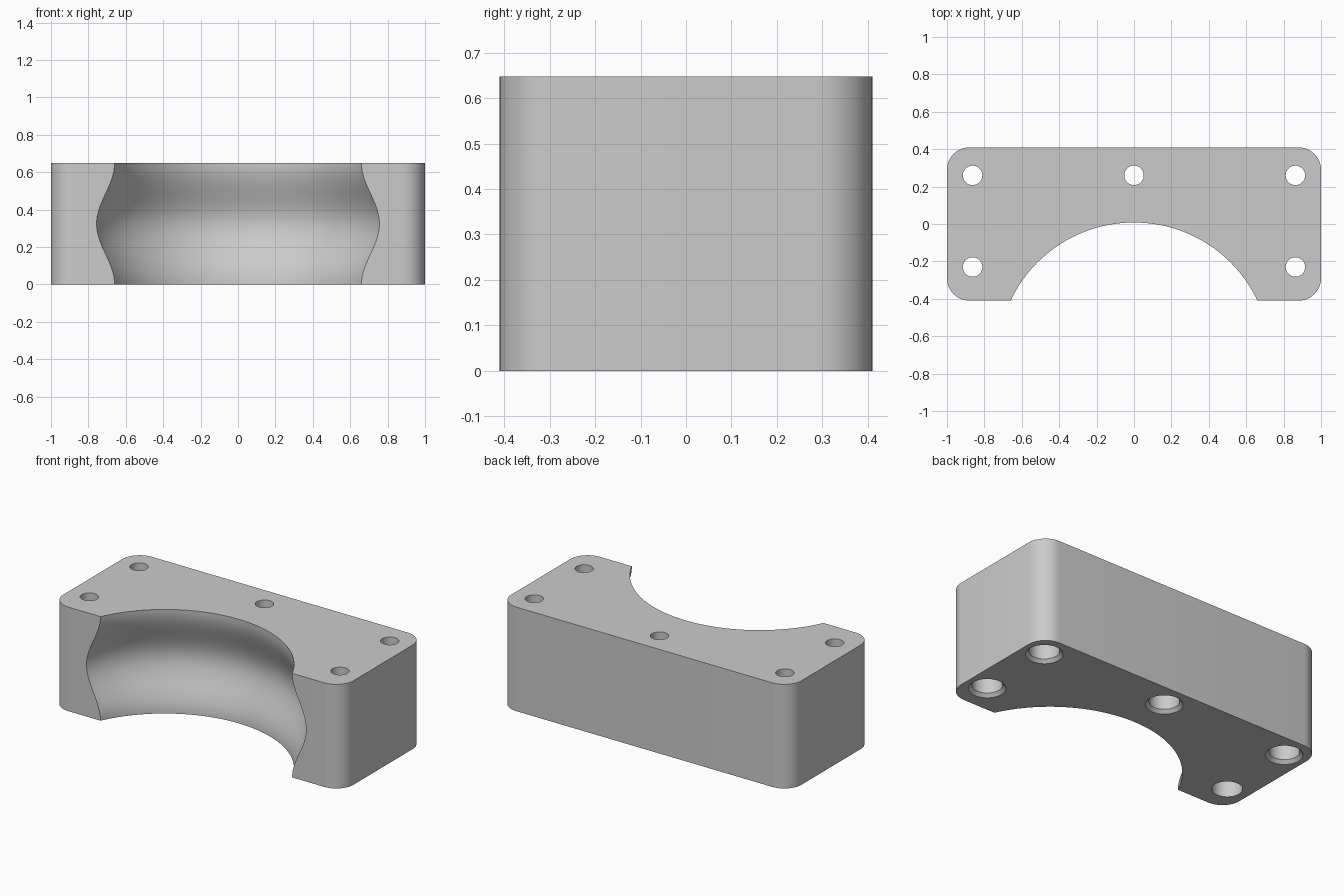
import bpy, bmesh
from math import cos, sin, pi, radians

if "Cube" in bpy.data.objects:
    bpy.data.objects.remove(bpy.data.objects["Cube"])

HALF_X, HALF_Y, HEIGHT, CORNER = 1.0, 0.41, 0.648, 0.12

grey = bpy.data.materials.new("light_grey")
colour = (0.6, 0.6, 0.6, 1)
grey.diffuse_color = colour
grey.use_nodes = True
grey.node_tree.nodes["Principled BSDF"].inputs["Base Color"].default_value = colour


def make_object(name, bm):
    bmesh.ops.recalc_face_normals(bm, faces=bm.faces[:])
    mesh = bpy.data.meshes.new(name)
    bm.to_mesh(mesh)
    bm.free()
    mesh.materials.append(grey)
    obj = bpy.data.objects.new(name, mesh)
    bpy.context.collection.objects.link(obj)
    return obj


def lathe(name, profile, x, y, steps):
    """Closed solid turned from (radius, z) points about a vertical axis."""
    bm = bmesh.new()
    rings = [[bm.verts.new((x + r * cos(2 * pi * i / steps), y + r * sin(2 * pi * i / steps), z))
              for i in range(steps)] for r, z in profile]
    for low, high in zip(rings, rings[1:]):
        for i in range(steps):
            j = (i + 1) % steps
            bm.faces.new((low[i], low[j], high[j], high[i]))
    bm.faces.new(rings[0][::-1])
    bm.faces.new(rings[-1])
    return make_object(name, bm)


def cut(target, cutter):
    cutter.hide_render = True
    mod = target.modifiers.new("cut", "BOOLEAN")
    mod.operation = "DIFFERENCE"
    mod.solver = "EXACT"
    mod.object = cutter
    bpy.context.view_layer.objects.active = target
    bpy.ops.object.modifier_apply(modifier=mod.name)
    bpy.data.objects.remove(cutter)


# Block with rounded vertical corners
bm = bmesh.new()
outline = []
for quarter, (sx, sy) in enumerate([(1, 1), (-1, 1), (-1, -1), (1, -1)]):
    for i in range(13):
        a = (quarter + i / 12) * pi / 2
        outline.append(bm.verts.new((sx * (HALF_X - CORNER) + CORNER * cos(a),
                                     sy * (HALF_Y - CORNER) + CORNER * sin(a), 0)))
base = bm.faces.new(outline)
top = bmesh.ops.extrude_face_region(bm, geom=[base])
bmesh.ops.translate(bm, vec=(0, 0, HEIGHT),
                    verts=[v for v in top["geom"] if isinstance(v, bmesh.types.BMVert)])
block = make_object("clamp_block", bm)

# Round bay in the front, bulging outward at mid height
RADIUS, BULGE, STEPS = 0.73, 0.088, 32
bay = [(RADIUS, -0.1)]
for i in range(STEPS + 1):
    t = i / STEPS
    bay.append((RADIUS + BULGE * (1 - cos(2 * pi * t)) / 2, t * HEIGHT))
bay.append((RADIUS, HEIGHT + 0.1))
cut(block, lathe("bay_cutter", bay, 0, 0.008 - RADIUS, 160))

# Bolt holes: wide bore from below, narrow through hole above
BOLT, BORE, RIM, DEPTH = 0.052, 0.085, 0.104, 0.35
upper = [(BORE, DEPTH), (BOLT, DEPTH), (BOLT, HEIGHT + 0.1)]
plain = [(BORE, -0.1)] + upper
chamfered = [(RIM, -0.1), (RIM, 0), (BORE, 0.02)] + upper
for x, y in [(-0.863, 0.26), (0, 0.26), (0.863, 0.26), (0.863, -0.23), (-0.863, -0.23)]:
    profile = plain if x < 0 and y < 0 else chamfered
    cut(block, lathe("hole_cutter", profile, x, y, 40))

# Smooth curved walls, crisp edges
bpy.ops.object.select_all(action="DESELECT")
block.select_set(True)
bpy.context.view_layer.objects.active = block
bpy.ops.object.shade_smooth_by_angle(angle=radians(30))
